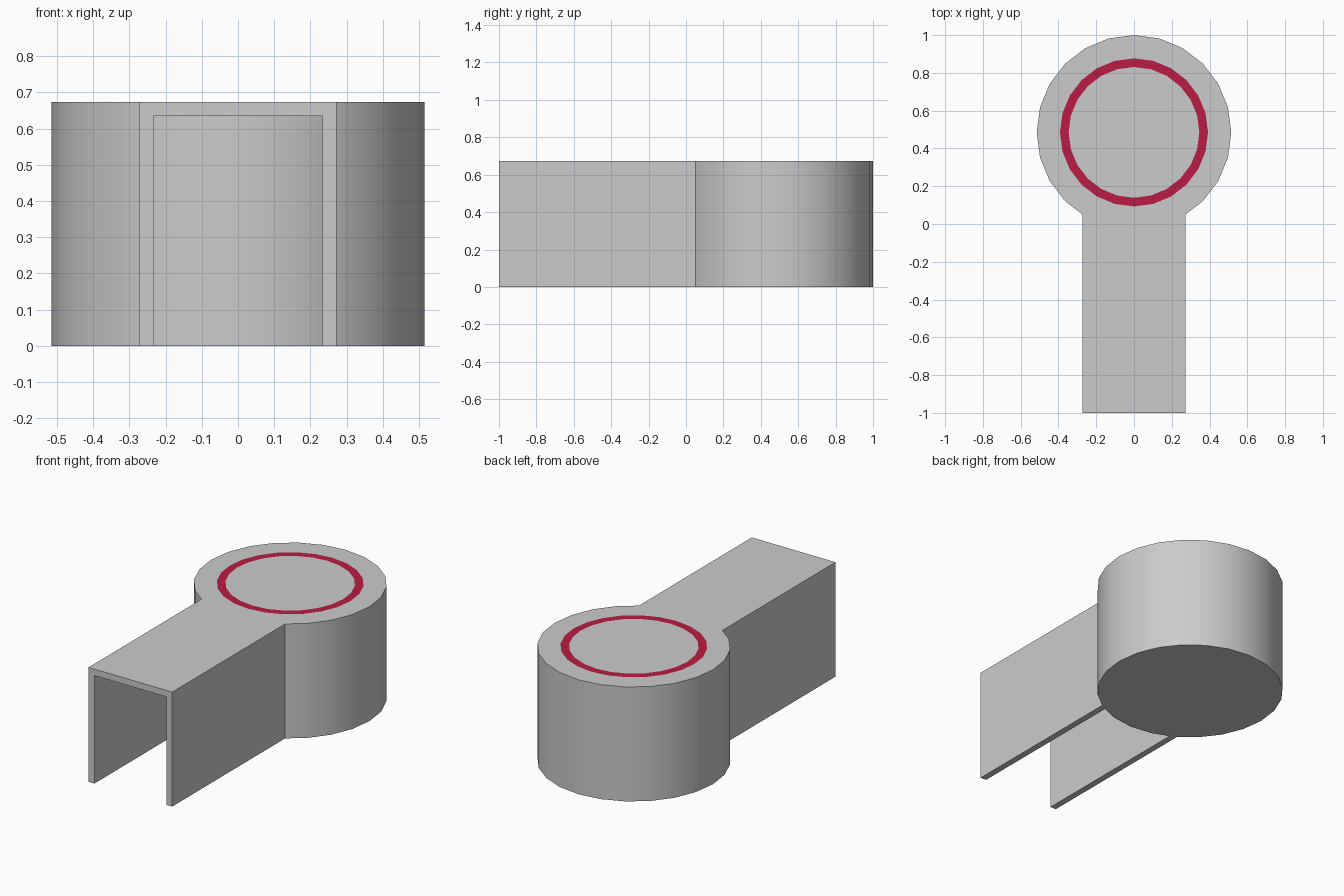
import bpy, bmesh, math

if "Cube" in bpy.data.objects:
    bpy.data.objects.remove(bpy.data.objects["Cube"])

H, R, CY, N = 0.673, 0.515, 0.485, 24      # height, drum radius, drum centre y, sides
RING_OUT, RING_IN = 0.392, 0.346
W, T, TOP_T = 0.272, 0.038, 0.038          # channel half width, wall and roof thickness


def material(name, colour):
    m = bpy.data.materials.new(name)
    m.diffuse_color = (*colour, 1)
    m.use_nodes = True
    m.node_tree.nodes["Principled BSDF"].inputs["Base Color"].default_value = m.diffuse_color
    return m


grey = material("light_grey", (0.60, 0.60, 0.60))
crimson = material("crimson", (0.48, 0.012, 0.056))


def finish(bm, name, mats):
    bmesh.ops.recalc_face_normals(bm, faces=bm.faces)
    me = bpy.data.meshes.new(name)
    bm.to_mesh(me)
    bm.free()
    ob = bpy.data.objects.new(name, me)
    bpy.context.collection.objects.link(ob)
    for m in mats:
        me.materials.append(m)
    return ob


# drum: stacked loops from the base up the side, then inwards across the lid
bm = bmesh.new()
angles = [2 * math.pi * i / N for i in range(N)]
loops = [[bm.verts.new((r * math.cos(a), CY + r * math.sin(a), z)) for a in angles]
         for r, z in ((R, 0), (R, H), (RING_OUT, H), (RING_IN, H))]
for k in range(3):
    for i in range(N):
        j = (i + 1) % N
        f = bm.faces.new((loops[k][i], loops[k][j], loops[k + 1][j], loops[k + 1][i]))
        f.material_index = 1 if k == 2 else 0   # painted ring
bm.faces.new(loops[0])
bm.faces.new(loops[3])
drum = finish(bm, "drum", [grey, crimson])
bpy.context.view_layer.objects.active = drum
drum.select_set(True)
bpy.ops.object.shade_smooth_by_angle(angle=math.radians(30))


# channel: upside-down U profile that runs back until it meets the faceted drum
def drum_y(x):
    a = math.asin(abs(x) / R)
    step = 2 * math.pi / N
    mid = (math.floor(a / step + 1e-6) + 0.5) * step
    apothem = R * math.cos(step / 2)
    return CY - (apothem - abs(x) * math.sin(mid)) / math.cos(mid)


facet_xs = [R * math.sin(math.radians(15 * k)) for k in range(-2, 3)]
outer = [(-W, 0), (-W, H)] + [(x, H) for x in facet_xs] + [(W, H), (W, 0)]
wi, hi = W - T, H - TOP_T
inner = [(wi, 0), (wi, hi)] + [(x, hi) for x in reversed(facet_xs[1:-1])] + [(-wi, hi), (-wi, 0)]
profile = outer + inner

bm = bmesh.new()
front = [bm.verts.new((x, -1, z)) for x, z in profile]
back = [bm.verts.new((x, drum_y(x), z)) for x, z in profile]
bm.faces.new(front)
for i in range(len(profile)):
    j = (i + 1) % len(profile)
    bm.faces.new((front[i], front[j], back[j], back[i]))
finish(bm, "open_channel", [grey])
